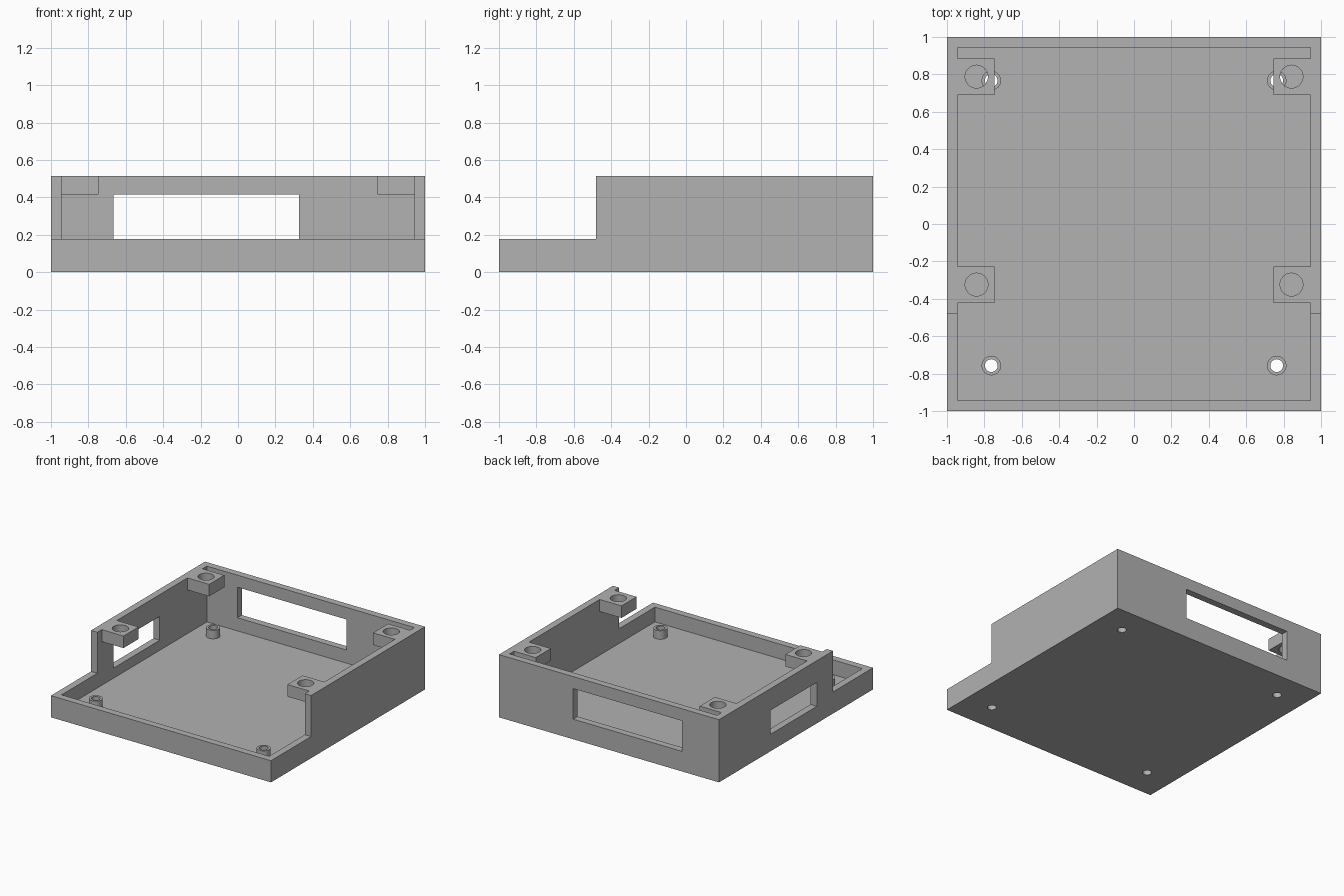
import bpy
import bmesh
import math
from mathutils import Matrix, Vector

if "Cube" in bpy.data.objects:
    bpy.data.objects.remove(bpy.data.objects["Cube"], do_unlink=True)

HEIGHT, LIP, STEP_Y = 0.515, 0.178, -0.48
INNER = 0.943          # half width of the cavity
FLOOR = 0.057

grey = bpy.data.materials.new("plain_grey")
grey.use_nodes = True
grey.diffuse_color = (0.445, 0.445, 0.445, 1)
grey.node_tree.nodes["Principled BSDF"].inputs["Base Color"].default_value = grey.diffuse_color


def finish(name, bm):
    bmesh.ops.recalc_face_normals(bm, faces=bm.faces)
    mesh = bpy.data.meshes.new(name)
    bm.to_mesh(mesh)
    bm.free()
    mesh.materials.append(grey)
    obj = bpy.data.objects.new(name, mesh)
    bpy.context.collection.objects.link(obj)
    return obj


def box(name, low, high):
    low, high = Vector(low), Vector(high)
    bm = bmesh.new()
    place = Matrix.Translation((low + high) / 2) @ Matrix.Diagonal((*(high - low), 1))
    bmesh.ops.create_cube(bm, size=1, matrix=place)
    return finish(name, bm)


def cylinder(name, x, y, radius, z0, z1):
    bm = bmesh.new()
    bmesh.ops.create_cone(bm, cap_ends=True, segments=48, radius1=radius, radius2=radius,
                          depth=z1 - z0, matrix=Matrix.Translation((x, y, (z0 + z1) / 2)))
    return finish(name, bm)


def cut(obj, cutter):
    cutter.hide_render = True
    mod = obj.modifiers.new("cut", 'BOOLEAN')
    mod.operation, mod.solver, mod.object = 'DIFFERENCE', 'EXACT', cutter
    bpy.context.view_layer.objects.active = obj
    bpy.ops.object.modifier_apply(modifier=mod.name)
    bpy.data.objects.remove(cutter, do_unlink=True)


def smooth(obj):
    bpy.ops.object.select_all(action='DESELECT')
    obj.select_set(True)
    bpy.context.view_layer.objects.active = obj
    bpy.ops.object.shade_smooth_by_angle(angle=math.radians(30))


# Tray: stepped side profile extruded across the width
profile = [(-1, 0), (1, 0), (1, HEIGHT), (STEP_Y, HEIGHT), (STEP_Y, LIP), (-1, LIP)]
bm = bmesh.new()
face = bm.faces.new([bm.verts.new((-1, y, z)) for y, z in profile])
grown = bmesh.ops.extrude_face_region(bm, geom=[face])["geom"]
bmesh.ops.translate(bm, vec=(2, 0, 0), verts=[v for v in grown if isinstance(v, bmesh.types.BMVert)])
tray = finish("tray", bm)

# Cavity, rear window and right side window
cut(tray, box("cavity_cutter", (-INNER, -INNER, FLOOR), (INNER, INNER, 1)))
cut(tray, box("rear_window_cutter", (-0.665, 0.8, 0.165), (0.325, 1.2, 0.416)))
cut(tray, box("side_window_cutter", (-1.2, -0.27, 0.14), (-0.8, 0.33, 0.336)))

for side, sx in (("left", 1), ("right", -1)):
    # Board standoffs with screw holes running through the floor
    for end, y in (("front", -0.757), ("rear", 0.767)):
        x = sx * 0.763
        cut(tray, cylinder("floor_drill", x, y, 0.034, -0.1, 0.3))
        post = cylinder(f"{end}_{side}_standoff", x, y, 0.052, FLOOR, 0.127)
        cut(post, cylinder("post_drill", x, y, 0.034, -0.1, 0.3))
        smooth(post)
    # Lid mounting tabs on the side walls
    for end, y in (("front", -0.324), ("rear", 0.788)):
        xs = sorted((sx * 0.745, sx * INNER))
        tab = box(f"{end}_{side}_mounting_tab", (xs[0], y - 0.098, 0.416), (xs[1], y + 0.098, HEIGHT))
        cut(tab, cylinder("tab_drill", sx * 0.842, y, 0.061, 0.3, 0.7))
        smooth(tab)
smooth(tray)
